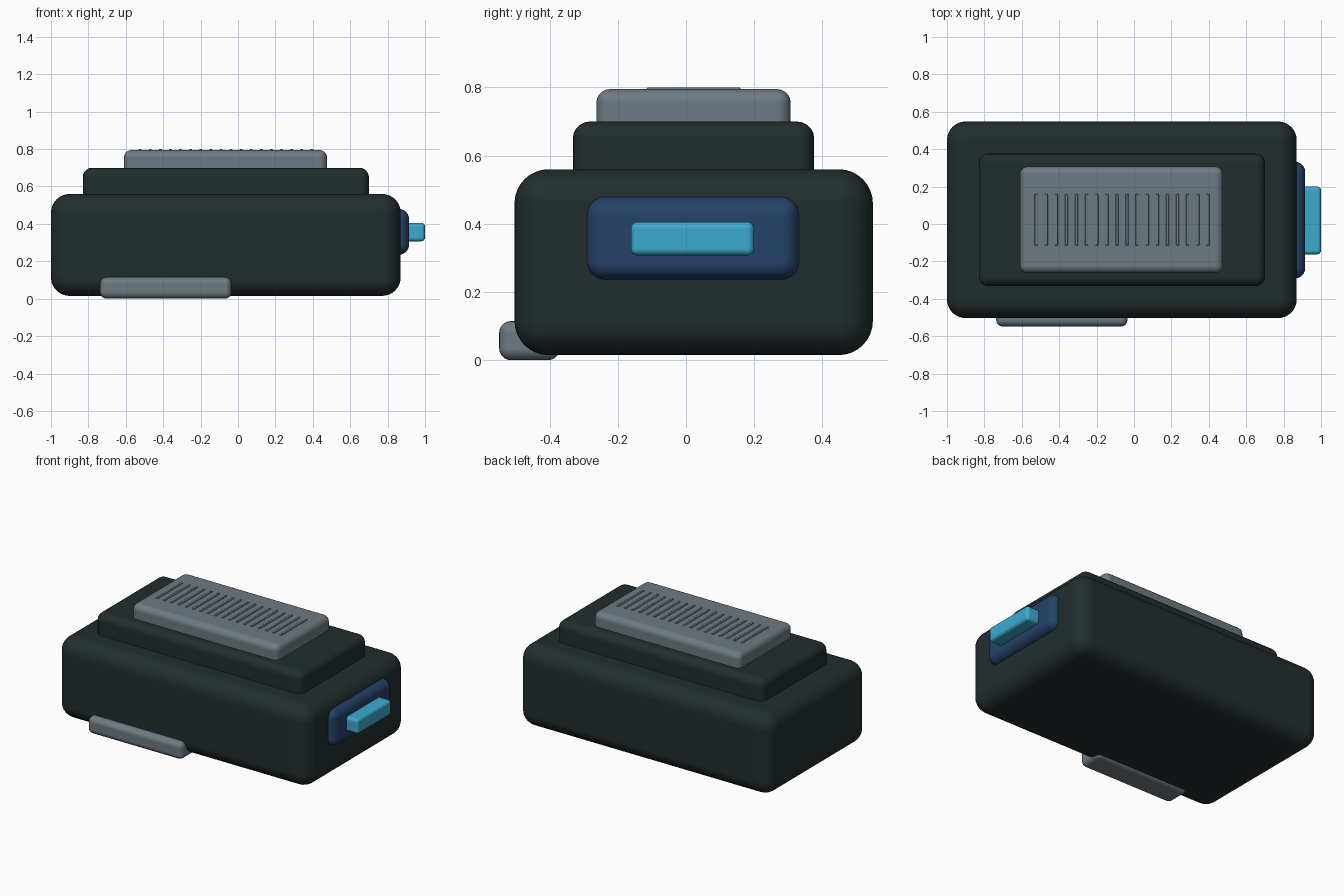
import bpy
import bmesh
from mathutils import Vector

cube = bpy.data.objects.get("Cube")
if cube:
    bpy.data.objects.remove(cube, do_unlink=True)


def material(name, rgb):
    mat = bpy.data.materials.new(name)
    mat.use_nodes = True
    color = (*rgb, 1.0)
    mat.diffuse_color = color
    mat.node_tree.nodes["Principled BSDF"].inputs["Base Color"].default_value = color
    return mat


charcoal = material("charcoal", (0.016, 0.027, 0.028))
grey = material("slate grey", (0.155, 0.195, 0.225))
navy = material("navy blue", (0.018, 0.055, 0.14))
cyan = material("cyan", (0.045, 0.41, 0.62))


def rounded_box(name, low, high, radius, mat, segments=5):
    """Box between two corners with all edges rounded."""
    low, high = Vector(low), Vector(high)
    size, middle = high - low, (low + high) / 2
    bm = bmesh.new()
    bmesh.ops.create_cube(bm, size=1)
    bmesh.ops.scale(bm, vec=size, verts=bm.verts)
    mesh = bpy.data.meshes.new(name)
    bm.to_mesh(mesh)
    bm.free()
    mesh.materials.append(mat)
    obj = bpy.data.objects.new(name, mesh)
    obj.location = middle
    bpy.context.collection.objects.link(obj)
    bevel = obj.modifiers.new("rounded edges", "BEVEL")
    bevel.width = radius
    bevel.segments = segments
    bevel.limit_method = "NONE"
    bevel.harden_normals = True
    mesh.shade_smooth()
    return obj


# Main housing and the raised deck on it
rounded_box("body", (-1, -0.503, 0.015), (0.87, 0.548, 0.56), 0.1, charcoal, 8)
rounded_box("upper_deck", (-0.83, -0.332, 0.45), (0.70, 0.376, 0.70), 0.05, charcoal)

# Top grip plate with a row of thin ribs
rounded_box("top_plate", (-0.61, -0.263, 0.62), (0.476, 0.307, 0.795), 0.04, grey)
for i in range(18):
    x = -0.523 + i * 0.054
    rounded_box(f"rib_{i + 1}", (x - 0.008, -0.115, 0.78), (x + 0.008, 0.16, 0.80),
                0.004, grey, 2)

# Recessed socket surround and its plug on the +x end
rounded_box("port_surround", (0.79, -0.291, 0.235), (0.915, 0.333, 0.48), 0.055, navy, 6)
rounded_box("port_tab", (0.85, -0.162, 0.307), (1.0, 0.2, 0.406), 0.02, cyan, 4)

# Low clip along the front bottom edge
rounded_box("front_clip", (-0.737, -0.548, 0), (-0.035, -0.37, 0.115), 0.035, grey)
